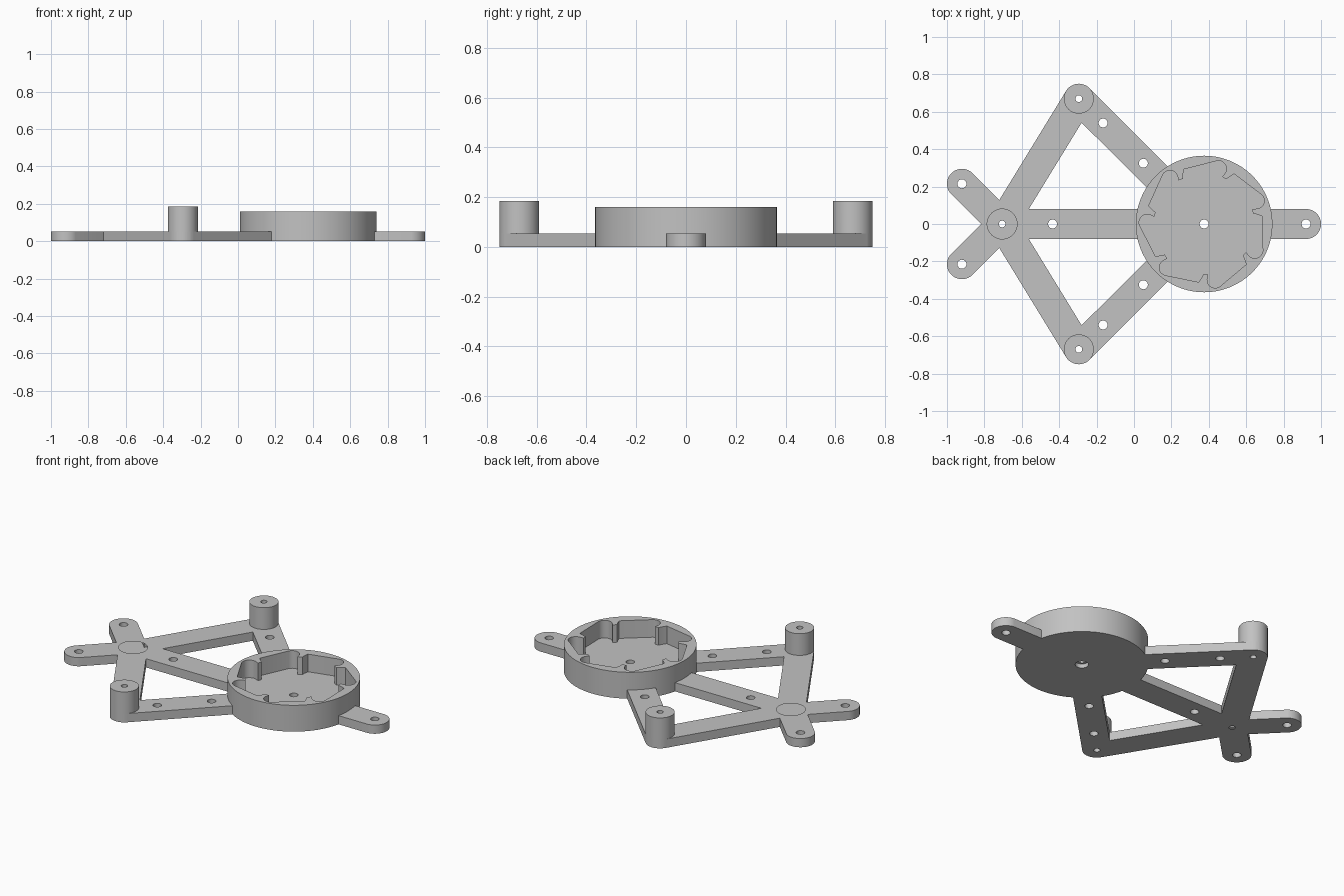
import bpy, bmesh
from math import sin, cos, pi, radians
from mathutils import Vector

old = bpy.data.objects.get("Cube")
if old:
    bpy.data.objects.remove(old, do_unlink=True)

SEG = 64
PLATE = 0.053        # thickness of the flat bars and the cup floor
R = 0.08             # bar half width and post radius
CUP = Vector((0.375, 0))
CUP_R, CUP_H = 0.365, 0.16

HUB = Vector((-0.705, 0))
TIP = Vector((0.92, 0))


def sides(x, y):
    return [Vector((x, y)), Vector((x, -y))]


CORNERS = sides(-0.295, 0.67)
TABS = sides(-0.92, 0.215)

grey = bpy.data.materials.new("light grey plastic")
grey.use_nodes = True
colour = (0.54, 0.54, 0.54, 1)
grey.diffuse_color = colour
grey.node_tree.nodes["Principled BSDF"].inputs["Base Color"].default_value = colour


def prism(name, points, z0, z1):
    """Extrude a closed outline upward from z0 to z1."""
    bm = bmesh.new()
    face = bm.faces.new([bm.verts.new((p[0], p[1], z0)) for p in points])
    top = bmesh.ops.extrude_face_region(bm, geom=[face])["geom"]
    bmesh.ops.translate(bm, vec=(0, 0, z1 - z0),
                        verts=[v for v in top if isinstance(v, bmesh.types.BMVert)])
    bmesh.ops.recalc_face_normals(bm, faces=bm.faces)
    mesh = bpy.data.meshes.new(name)
    bm.to_mesh(mesh)
    bm.free()
    mesh.materials.append(grey)
    obj = bpy.data.objects.new(name, mesh)
    bpy.context.collection.objects.link(obj)
    return obj


def disc(name, centre, radius, z0, z1, seg=SEG):
    ring = [centre + radius * Vector((cos(2 * pi * i / seg), sin(2 * pi * i / seg)))
            for i in range(seg)]
    return prism(name, ring, z0, z1)


def bar(name, a, b):
    """Flat bar with round ends."""
    ring = []
    for i in range(SEG):
        d = Vector((cos(2 * pi * i / SEG), sin(2 * pi * i / SEG)))
        ring.append((b if d.dot(b - a) > 1e-6 else a) + R * d)
    return prism(name, ring, 0, PLATE)


def combine(target, other, operation):
    """Apply a boolean and discard the helper."""
    mod = target.modifiers.new("join", "BOOLEAN")
    mod.operation, mod.solver, mod.object = operation, "EXACT", other
    bpy.context.view_layer.objects.active = target
    bpy.ops.object.modifier_apply(modifier=mod.name)
    bpy.data.objects.remove(other, do_unlink=True)


# Solid parts: cup, bars, posts
frame = disc("bracket_frame", CUP, CUP_R, 0, CUP_H, 128)
solids = [bar("centre_bar", HUB, TIP)]
for corner, tab in zip(CORNERS, TABS):
    solids += [bar("cup_arm", corner, CUP), bar("hub_arm", HUB, corner),
               bar("tab", HUB, tab),
               disc("corner_post", corner, R, 0, 0.185)]
solids.append(disc("hub_post", HUB, R, 0, 0.172))
for part in solids:
    combine(frame, part, "UNION")


# Cup pocket: seven straight walls, each ending in a round lobe and a rib
def polar(radius, degrees):
    return Vector((radius * cos(radians(degrees)), radius * sin(radians(degrees))))


outline = []
for k in range(7):
    lobe = 75.5 - k * 360 / 7
    centre = CUP + polar(0.305, lobe)
    outline.append(CUP + polar(0.312, lobe + 35))
    outline += [centre + polar(0.043, lobe + 22 - 14 * i) for i in range(11)]
    outline += [CUP + polar(0.27, lobe - 6.5), CUP + polar(0.267, lobe - 12),
                CUP + polar(0.285, lobe - 13.5)]
combine(frame, prism("pocket", outline, PLATE, CUP_H + 0.1), "DIFFERENCE")

# Screw holes
wide = [TIP, CUP, Vector((-0.435, 0))] + TABS + sides(-0.165, 0.54) + sides(0.05, 0.325)
for spot in wide:
    combine(frame, disc("hole", spot, 0.024, -0.1, 0.3, 24), "DIFFERENCE")
for spot in CORNERS + [HUB]:
    combine(frame, disc("post_hole", spot, 0.018, -0.1, 0.3, 24), "DIFFERENCE")
combine(frame, disc("head_recess", CUP, 0.037, -0.1, 0.025, 32), "DIFFERENCE")

bpy.ops.object.select_all(action="DESELECT")
frame.select_set(True)
bpy.context.view_layer.objects.active = frame
bpy.ops.object.shade_smooth_by_angle(angle=radians(30))
